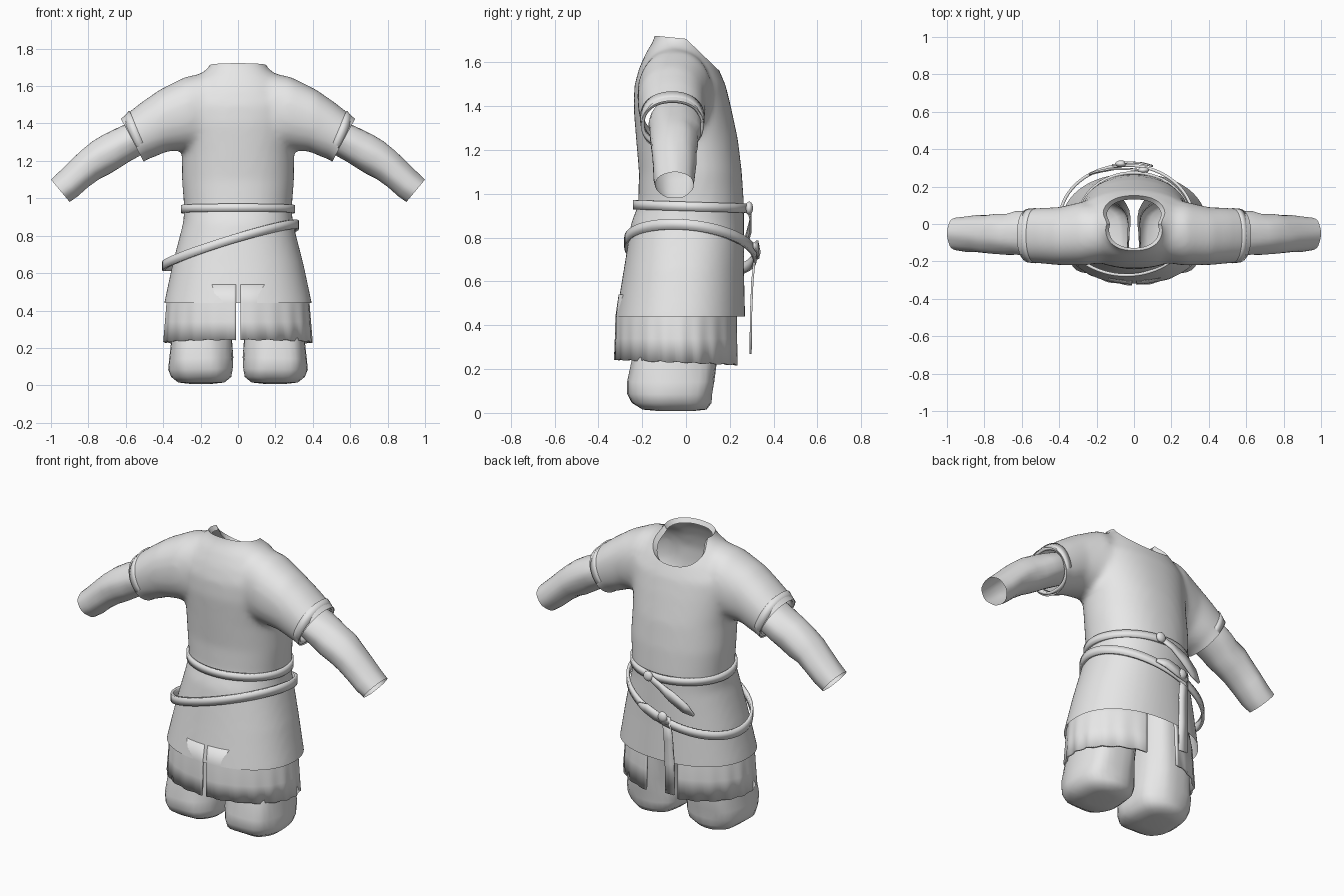
import bpy, bmesh, math
from mathutils import Vector

if "Cube" in bpy.data.objects:
    bpy.data.objects.remove(bpy.data.objects["Cube"])

cloth = bpy.data.materials.new("grey cloth")
cloth.diffuse_color = (0.8, 0.8, 0.8, 1)
cloth.use_nodes = True
cloth.node_tree.nodes["Principled BSDF"].inputs["Base Color"].default_value = cloth.diffuse_color


def finish(name, bm, thick=0, angle=50):
    bmesh.ops.recalc_face_normals(bm, faces=bm.faces[:])
    me = bpy.data.meshes.new(name)
    bm.to_mesh(me)
    bm.free()
    me.materials.append(cloth)
    ob = bpy.data.objects.new(name, me)
    bpy.context.collection.objects.link(ob)
    if thick:
        mod = ob.modifiers.new("thickness", 'SOLIDIFY')
        mod.thickness, mod.offset = thick, -1
    bpy.ops.object.select_all(action='DESELECT')
    ob.select_set(True)
    bpy.context.view_layer.objects.active = ob
    bpy.ops.object.shade_smooth_by_angle(angle=math.radians(angle))
    return ob


def loft(bm, rings, n=48, power=2.2, wobble=0, caps=(False, False)):
    """Tube through rings (xa, za, xb, zb, y0, y1): a-b is one diameter, y0-y1 the other."""
    loops = []
    for j, (xa, za, xb, zb, y0, y1) in enumerate(rings):
        a, b = Vector((xa, 0, za)), Vector((xb, 0, zb))
        mid, half = (a + b) / 2, (b - a) / 2
        loop = []
        for i in range(n):
            t = math.tau * i / n
            c, s = math.cos(t), math.sin(t)
            k = 1 + wobble * (math.sin(3 * t + 1.7 * j) + math.sin(7 * t + j * 0.6))
            c = math.copysign(abs(c) ** (2 / power), c) * k
            s = math.copysign(abs(s) ** (2 / power), s) * k
            p = mid + half * c
            loop.append(bm.verts.new((p.x, (y0 + y1) / 2 + (y1 - y0) / 2 * s, p.z)))
        loops.append(loop)
    for p, q in zip(loops, loops[1:]):
        for i in range(n):
            bm.faces.new((p[i], p[(i + 1) % n], q[(i + 1) % n], q[i]))
    if caps[0]:
        bm.faces.new(loops[0])
    if caps[1]:
        bm.faces.new(loops[-1])


def flip(rings, s):
    return [(s * a, za, s * b, zb, y0, y1) for a, za, b, zb, y0, y1 in rings]


# Tunic: torso and short sleeves fused into one skin, then cut open
torso = [(0.38, .405, -.33, .272), (0.44, .395, -.32, .27), (0.65, .35, -.285, .265),
         (0.87, .293, -.25, .265), (0.95, .288, -.218, .265), (1.1, .30, -.215, .255),
         (1.25, .30, -.228, .237), (1.4, .32, -.24, .205), (1.5, .33, -.235, .18),
         (1.58, .28, -.212, .145), (1.65, .22, -.18, .105), (1.70, .155, -.148, .07),
         (1.78, .125, -.13, .05)]
sleeve = [(.12, 1.68, .12, 1.25, -.20, .10), (.28, 1.65, .26, 1.26, -.222, .12),
          (.42, 1.58, .38, 1.25, -.22, .09), (.52, 1.51, .45, 1.22, -.212, .087),
          (.59, 1.455, .485, 1.21, -.208, .083), (.66, 1.40, .545, 1.16, -.20, .08)]
shell = None
bm = bmesh.new()
loft(bm, [(-r, z, r, z, y0, y1) for z, r, y0, y1 in torso], caps=(True, True))
for s in (-1, 1):
    loft(bm, flip(sleeve, s), caps=(True, True))
raw = finish("tunic_base", bm)
rem = raw.modifiers.new("fuse", 'REMESH')
rem.mode, rem.voxel_size = 'VOXEL', 0.018
smo = raw.modifiers.new("soften", 'SMOOTH')
smo.factor, smo.iterations = 0.5, 8
dg = bpy.context.evaluated_depsgraph_get()
skin = bpy.data.meshes.new_from_object(raw.evaluated_get(dg))
bpy.data.objects.remove(raw)
bm = bmesh.new()
bm.from_mesh(skin)


def cut(co, no, keep):
    verts = [v for v in bm.verts if keep(v.co)]
    chosen = set(verts)
    faces = [f for f in bm.faces if all(v in chosen for v in f.verts)]
    edges = [e for e in bm.edges if all(v in chosen for v in e.verts)]
    bmesh.ops.bisect_plane(bm, geom=verts + edges + faces, plane_co=co,
                           plane_no=no, clear_outer=True)


cut((0, 0, .44), (0, 0, -1), lambda c: c.z < .7)
for s in (-1, 1):
    cut((s * .565, 0, 1.31), (s * .88, 0, -.47), lambda c: c.z > 1.1 and c.x * s > .2)
cut((0, 0, 1.708), (0, .1, 1), lambda c: c.z > 1.4)
cut((0, 0, 1.708), (0, .69, .72), lambda c: c.z > 1.4)
# Neck edge folded inward as a narrow collar
rim = [e for e in bm.edges if e.is_boundary and all(v.co.z > 1.5 and abs(v.co.x) < .3 for v in e.verts)]
fold = bmesh.ops.extrude_edge_only(bm, edges=rim)["geom"]
for v in [g for g in fold if isinstance(g, bmesh.types.BMVert)]:
    v.co = Vector((v.co.x * .88, -.02 + (v.co.y + .02) * .88, v.co.z - .025))
finish("tunic", bm)

for s, side in ((-1, "left"), (1, "right")):
    # Hem band at the end of the short sleeve
    bm = bmesh.new()
    loft(bm, flip([(.583, 1.468, .475, 1.222, -.21, .085),
                   (.618, 1.425, .507, 1.205, -.206, .082)], s))
    finish("sleeve_hem_" + side, bm, .016)

    # Creased long undersleeve
    bm = bmesh.new()
    loft(bm, flip([(.53, 1.43, .45, 1.27, -.16, .06), (.60, 1.40, .525, 1.23, -.17, .07),
                   (.67, 1.365, .585, 1.195, -.165, .068), (.72, 1.34, .63, 1.165, -.165, .055),
                   (.78, 1.305, .69, 1.13, -.16, .055), (.84, 1.255, .74, 1.105, -.157, .045),
                   (.89, 1.205, .80, 1.06, -.152, .045), (.95, 1.145, .855, 1.01, -.148, .04),
                   (1.0, 1.10, .90, .98, -.14, .035)], s), n=32, power=2, wobble=.014)
    finish("undersleeve_" + side, bm)

    # Baggy trouser leg gathered at the bottom
    bm = bmesh.new()
    loft(bm, flip([(.02, .6, .31, .6, -.20, .17), (.03, .35, .345, .35, -.235, .15),
                   (.03, .24, .355, .24, -.25, .14), (.025, .15, .368, .14, -.268, .13),
                   (.025, .09, .37, .085, -.268, .12), (.035, .045, .355, .045, -.25, .112),
                   (.075, .015, .32, .015, -.20, .09), (.14, .008, .26, .008, -.12, .03)], s),
         n=32, power=2.6, wobble=.016, caps=(False, True))
    finish("trouser_leg_" + side, bm, angle=70)

# Pleated underskirt panels, parted at the front and the back
for side, a0, a1 in (("right", -88, 75), ("left", 106, 268.5)):
    bm = bmesh.new()
    rows, n = [], 80
    for z, rx, ry in ((.54, .362, .268), (.44, .382, .282), (.34, .389, .284), (.235, .397, .287)):
        row = []
        for i in range(n + 1):
            t = math.radians(a0 + (a1 - a0) * i / n)
            k = 1 + .009 * math.sin(22 * t) * (.54 - z) / .3
            drop = .006 * abs(math.sin(11 * t)) + .012 * math.sin(t) if z < .3 else 0
            row.append(bm.verts.new((rx * k * math.cos(t), -.04 + ry * k * math.sin(t), z - drop)))
        rows.append(row)
    for p, q in zip(rows, rows[1:]):
        for i in range(n):
            bm.faces.new((p[i], p[i + 1], q[i + 1], q[i]))
    finish("underskirt_" + side, bm, .012)


# Belts: closed bands on a tilted plane
def belt(name, cx, cy, rx, ry, z, tx, ty, width, n=72):
    bm = bmesh.new()
    rows = [[], []]
    for i in range(n):
        t = math.tau * i / n
        x, y = cx + rx * math.cos(t), cy + ry * math.sin(t)
        for row, h in zip(rows, (-.5, .5)):
            row.append(bm.verts.new((x, y, z + tx * x + ty * y + h * width)))
    for i in range(n):
        j = (i + 1) % n
        bm.faces.new((rows[0][i], rows[0][j], rows[1][j], rows[1][i]))
    finish(name, bm, .016)


belt("waist_belt", 0, .02, .306, .262, .943, 0, -.03, .042)
belt("slung_belt", -.04, .02, .365, .302, .762, .3, -.1, .048)


# Loose belt ends: strips of varying half width, points (x, y, z, half width)
def strip(name, pts):
    bm = bmesh.new()
    d = Vector(pts[-1][:3]) - Vector(pts[0][:3])
    side = Vector((-d.z, 0, d.x)).normalized()
    rows = [[bm.verts.new(Vector(p[:3]) + side * p[3] * k) for k in (-1, 1)] for p in pts]
    for p, q in zip(rows, rows[1:]):
        bm.faces.new((p[0], p[1], q[1], q[0]))
    finish(name, bm, .01)


strip("waist_belt_tongue", [(.05, .29, .935, .015), (-.03, .30, .90, .02), (-.11, .30, .855, .032),
                            (-.19, .285, .80, .03), (-.24, .27, .765, .006)])
strip("slung_belt_tongue", [(.10, .315, .765, .01), (.04, .33, .76, .028), (-.03, .335, .735, .03),
                            (-.11, .32, .705, .012)])
strip("slung_belt_tail", [(-.09, .322, .74, .026), (-.095, .308, .6, .028),
                          (-.10, .302, .45, .03), (-.10, .30, .27, .03)])

# Knots where the belts are tied
for name, co in (("waist_knot", (.05, .288, .935)), ("slung_knot", (-.07, .322, .735))):
    bm = bmesh.new()
    bmesh.ops.create_uvsphere(bm, u_segments=16, v_segments=10, radius=.03)
    for v in bm.verts:
        v.co = Vector((v.co.x, v.co.y * .6, v.co.z)) + Vector(co)
    finish(name, bm)
